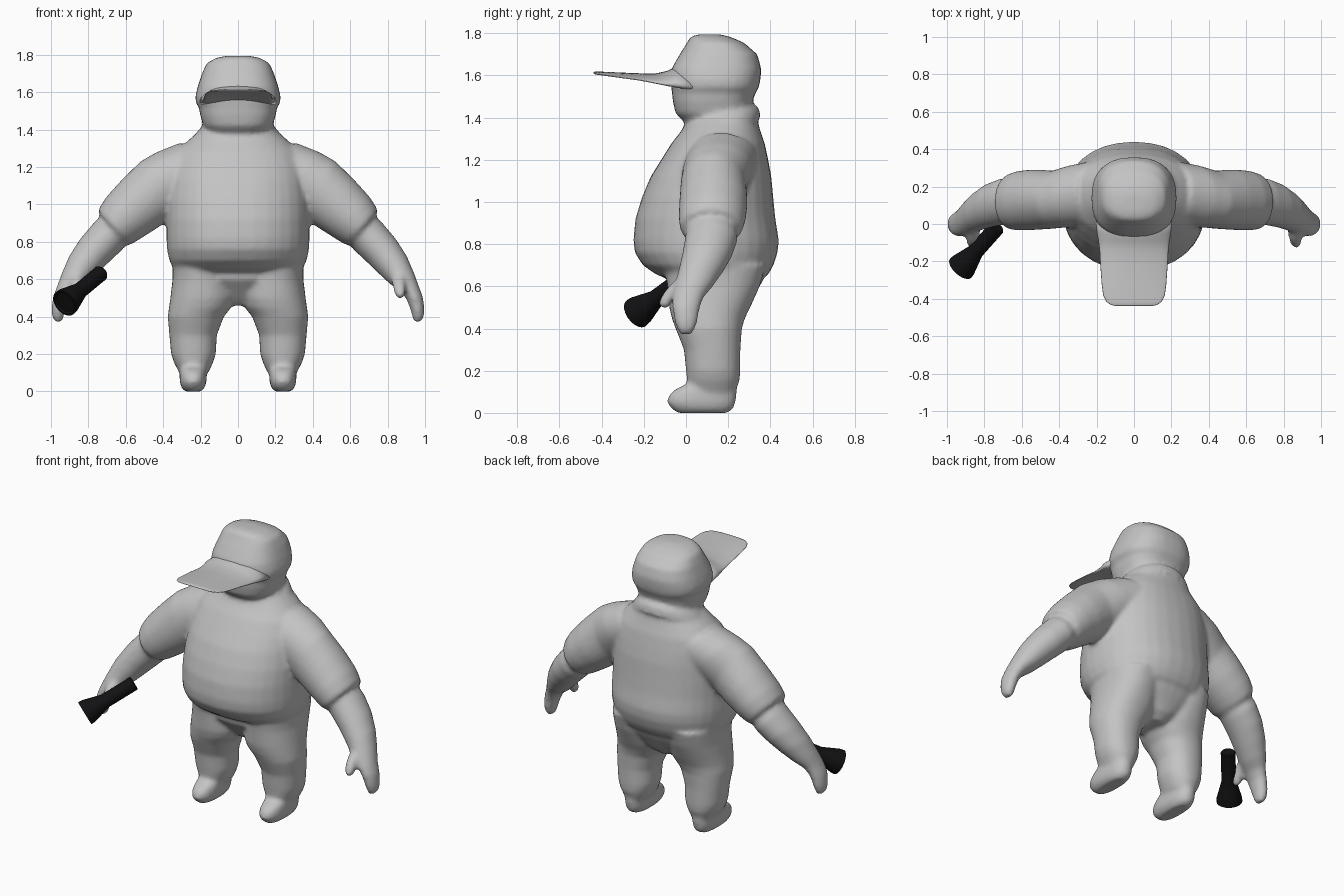
import bpy, bmesh, math
from mathutils import Vector


def material(name, rgb):
    m = bpy.data.materials.new(name)
    m.diffuse_color = (*rgb, 1)
    return m


grey = material("clay grey", (0.55, 0.55, 0.55))
black = material("black", (0.006, 0.006, 0.007))


def loft(bm, sections, sides=32, power=2.0):
    """Closed skin through superellipse rings given as (centre, u, v)."""
    rings = []
    for c, u, v in sections:
        ring = []
        for i in range(sides):
            a = 2 * math.pi * i / sides
            ca, sa = math.cos(a), math.sin(a)
            x = math.copysign(abs(ca) ** (2 / power), ca)
            y = math.copysign(abs(sa) ** (2 / power), sa)
            ring.append(bm.verts.new(Vector(c) + Vector(u) * x + Vector(v) * y))
        rings.append(ring)
    faces = [bm.faces.new(rings[0]), bm.faces.new(rings[-1])]
    for a, b in zip(rings, rings[1:]):
        for i in range(sides):
            j = (i + 1) % sides
            faces.append(bm.faces.new((a[i], a[j], b[j], b[i])))
    bmesh.ops.recalc_face_normals(bm, faces=faces)


def stack(bm, rows, power=2.2):
    """Horizontal rings: (z, centre x, half width, front y, back y)."""
    loft(bm, [((cx, (f + b) / 2, z), (hx, 0, 0), (0, (b - f) / 2, 0))
              for z, cx, hx, f, b in rows], power=power)


def limb(bm, side, rows):
    """Rings across an arm: (x, y, z, half height, half depth, tilt in degrees)."""
    out = []
    for x, y, z, h, d, t in rows:
        t = math.radians(t)
        out.append(((side * x, y, z), (side * h * math.cos(t), 0, h * math.sin(t)), (0, d, 0)))
    loft(bm, out)


def make(name, bm, mat):
    me = bpy.data.meshes.new(name)
    bm.to_mesh(me)
    bm.free()
    me.materials.append(mat)
    ob = bpy.data.objects.new(name, me)
    bpy.context.collection.objects.link(ob)
    bpy.ops.object.select_all(action='DESELECT')
    ob.select_set(True)
    bpy.context.view_layer.objects.active = ob
    return ob


bm = bmesh.new()

# shirt: round belly up to the neck
stack(bm, [(z, 0, hx, f, b) for z, hx, f, b in [
    (.63, .30, -.07, .34), (.655, .345, -.14, .39), (.70, .367, -.205, .415),
    (.76, .38, -.243, .435), (.82, .383, -.25, .44), (.92, .382, -.24, .424),
    (1.02, .38, -.21, .414), (1.12, .37, -.168, .405), (1.20, .36, -.118, .39),
    (1.28, .33, -.068, .373), (1.34, .27, -.02, .352), (1.40, .20, .01, .335),
    (1.46, .18, .02, .31)]])

# collar tilted up towards the back
loft(bm, [((0, .15, 1.34), (.245, 0, 0), (0, .205, .06)),
          ((0, .16, 1.39), (.215, 0, 0), (0, .185, .06)),
          ((0, .165, 1.405), (.19, 0, 0), (0, .165, .055))])

# cap and face
stack(bm, [(z, 0, hx, f, b) for z, hx, f, b in [
    (1.355, .10, .04, .28), (1.38, .155, -.01, .30), (1.42, .185, -.05, .31),
    (1.48, .203, -.063, .315), (1.525, .21, -.067, .335), (1.54, .226, -.07, .345),
    (1.58, .228, -.075, .353), (1.63, .216, -.07, .358), (1.70, .193, -.03, .338),
    (1.755, .168, .005, .275), (1.783, .12, .02, .21), (1.795, .06, .06, .16)]], power=2.5)

# trouser seat
stack(bm, [(.46, 0, .06, .04, .24), (.50, 0, .13, .0, .29), (.60, 0, .30, -.085, .35),
           (.68, 0, .34, -.09, .39)])

for s in (-1, 1):
    # trouser leg
    stack(bm, [(z, s * cx, hx, f, b) for z, cx, hx, f, b in [
        (.70, .19, .16, -.10, .38), (.60, .187, .163, -.088, .35), (.50, .19, .172, -.08, .305),
        (.45, .202, .167, -.068, .28), (.40, .226, .15, -.05, .265), (.30, .24, .127, -.01, .258),
        (.20, .238, .12, .0, .258), (.155, .238, .105, .005, .255), (.10, .236, .078, .02, .235)]])
    # shoe
    stack(bm, [(z, s * .24, hx, f, b) for z, hx, f, b in [
        (.0, .045, -.04, .20), (.02, .062, -.07, .225), (.05, .072, -.09, .235),
        (.08, .072, -.085, .24), (.11, .072, -.055, .24), (.135, .072, .0, .245)]], power=2.4)
    # sleeve
    limb(bm, s, [(.20, .17, 1.20, .17, .17, 50), (.33, .15, 1.15, .168, .165, 50),
                 (.43, .13, 1.085, .172, .155, 58), (.53, .13, 1.0, .16, .162, 54),
                 (.61, .125, .93, .145, .16, 49), (.655, .12, .885, .130, .15, 48),
                 (.668, .12, .872, .120, .14, 48)])
    # forearm and fingers
    limb(bm, s, [(.60, .12, .93, .10, .11, 48), (.70, .12, .825, .105, .125, 46),
                 (.77, .10, .75, .099, .118, 40), (.83, .07, .675, .088, .105, 34),
                 (.88, .035, .60, .070, .09, 24), (.917, .01, .55, .052, .075, 14),
                 (.945, .0, .50, .044, .066, 8), (.960, .0, .44, .038, .056, 5),
                 (.964, .0, .40, .032, .044, 5), (.962, .0, .373, .02, .03, 5)])
    # thumb
    limb(bm, s, [(.855, .0, .63, .035, .05, 20), (.858, -.05, .59, .036, .042, 10),
                 (.864, -.085, .545, .033, .038, 5), (.868, -.10, .515, .027, .03, 5),
                 (.868, -.103, .498, .015, .018, 5)])

# fuse all parts into one soft skin
body = make("figure_body", bm, grey)
fuse = body.modifiers.new("fuse", 'REMESH')
fuse.mode = 'VOXEL'
fuse.voxel_size = .0125
fuse.use_smooth_shade = True
soft = body.modifiers.new("soften", 'SMOOTH')
soft.factor = .5
soft.iterations = 9
for name in ("fuse", "soften"):
    bpy.ops.object.modifier_apply(modifier=name)
bpy.ops.object.shade_smooth()

# cap visor, arched across its width
bm = bmesh.new()
loft(bm, [((0, y, z), (hx, 0, 0), (0, 0, hz)) for y, z, hx, hz in [
    (.03, 1.597, .205, .05), (-.05, 1.597, .198, .043), (-.09, 1.592, .19, .029),
    (-.14, 1.592, .184, .018), (-.22, 1.599, .180, .011), (-.32, 1.605, .173, .009),
    (-.38, 1.609, .165, .008), (-.415, 1.611, .148, .007), (-.432, 1.612, .125, .006),
    (-.438, 1.612, .10, .003)]], sides=40, power=2.4)
for v in bm.verts:
    v.co.z -= .035 * (v.co.x / .18) ** 2 * (1 + v.co.y / .55)
make("cap_visor", bm, grey)
bpy.ops.object.shade_smooth()

# torch held in the right hand: thin handle, flared head
bm = bmesh.new()
start, end = Vector((-.73, -.015, .635)), Vector((-.927, -.237, .472))
axis = (end - start).normalized()
u = axis.cross(Vector((0, 0, 1))).normalized()
w = axis.cross(u)
loft(bm, [(start.lerp(end, t), u * r, w * r) for t, r in [
    (0, .038), (.02, .043), (.58, .043), (.66, .050), (.92, .074), (1, .076),
    (1.0, .066), (.97, .06)]], sides=20)
make("torch", bm, black)
bpy.ops.object.shade_smooth_by_angle(angle=math.radians(35))
